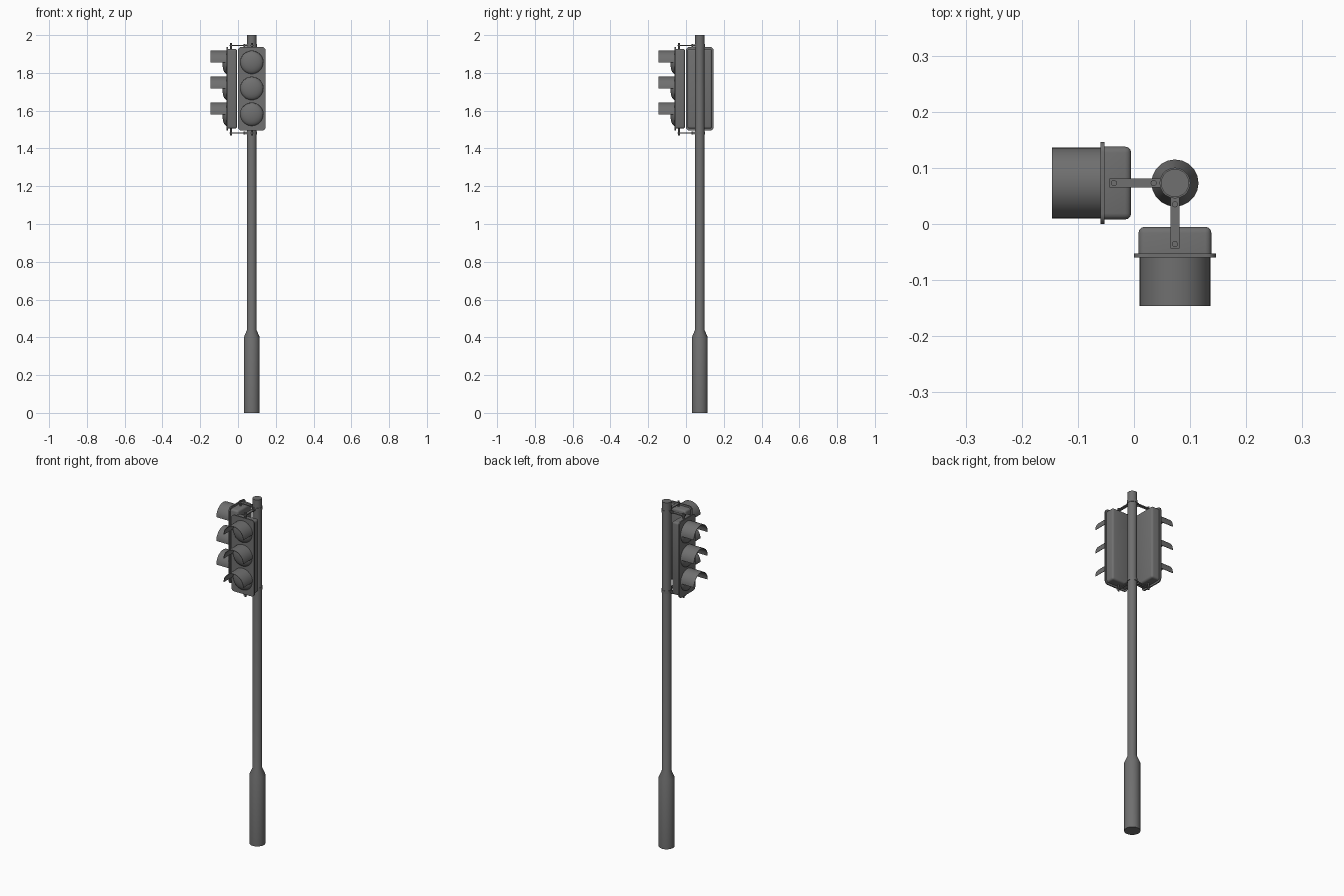
import bpy, bmesh
from math import pi, cos, sin, radians
from mathutils import Matrix, Vector

if "Cube" in bpy.data.objects:
    bpy.data.objects.remove(bpy.data.objects["Cube"])

grey = bpy.data.materials.new("dark_grey")
grey.use_nodes = True
colour = (0.16, 0.16, 0.16, 1)
grey.diffuse_color = colour
grey.node_tree.nodes["Principled BSDF"].inputs["Base Color"].default_value = colour

AXIS = 0.073  # pole position on both x and y
LIGHTS = (1.855, 1.717, 1.58)


def finish(name, bm, turn=0, angle=35):
    """Turn a bmesh into an object, swung about the pole axis."""
    bmesh.ops.recalc_face_normals(bm, faces=bm.faces)
    mesh = bpy.data.meshes.new(name)
    bm.to_mesh(mesh)
    bm.free()
    mesh.materials.append(grey)
    ob = bpy.data.objects.new(name, mesh)
    bpy.context.collection.objects.link(ob)
    ob.location = (AXIS, AXIS, 0)
    ob.rotation_euler.z = turn
    bpy.ops.object.select_all(action="DESELECT")
    ob.select_set(True)
    bpy.context.view_layer.objects.active = ob
    bpy.ops.object.shade_smooth_by_angle(angle=radians(angle))
    return ob


def add_box(bm, lo, hi):
    lo, hi = Vector(lo), Vector(hi)
    m = Matrix.Translation((lo + hi) / 2) @ Matrix.Diagonal((*(hi - lo), 1))
    return bmesh.ops.create_cube(bm, size=1, matrix=m)["verts"]


def add_cylinder(bm, r, y, z0, z1, sides):
    bmesh.ops.create_cone(bm, cap_ends=True, segments=sides, radius1=r, radius2=r,
                          depth=z1 - z0, matrix=Matrix.Translation((0, y, (z0 + z1) / 2)))


def lathe(bm, profile, sides):
    """Revolve (radius, height) points around z, with flat caps."""
    rings = [[bm.verts.new((r * cos(2 * pi * i / sides), r * sin(2 * pi * i / sides), z))
              for i in range(sides)] for r, z in profile]
    for a, b in zip(rings, rings[1:]):
        for i in range(sides):
            j = (i + 1) % sides
            bm.faces.new((a[i], a[j], b[j], b[i]))
    bm.faces.new(rings[0])
    bm.faces.new(rings[-1])


# Pole with thick base
bm = bmesh.new()
lathe(bm, [(0.042, 0), (0.042, 0.4), (0.025, 0.44), (0.025, 2)], 20)
finish("pole", bm)

# Clamp bands around the pole
for name, z in (("upper_clamp", 1.945), ("lower_clamp", 1.482)):
    bm = bmesh.new()
    add_cylinder(bm, 0.0275, 0, z - 0.008, z + 0.008, 20)
    finish(name, bm)


def signal_head(side, turn):
    # Housing with rounded back and sides
    bm = bmesh.new()
    add_box(bm, (-0.065, -0.129, 1.505), (0.065, -0.078, 1.927))
    edges = [e for e in bm.edges if not all(v.co.y < -0.1 for v in e.verts)]
    bmesh.ops.bevel(bm, geom=edges, offset=0.011, segments=3, profile=0.5, affect="EDGES")
    finish(side + "_housing", bm, turn)

    # Front plate with rounded corners
    bm = bmesh.new()
    add_box(bm, (-0.073, -0.133, 1.495), (0.073, -0.126, 1.937))
    edges = [e for e in bm.edges if abs(e.verts[0].co.y - e.verts[1].co.y) > 0.001]
    bmesh.ops.bevel(bm, geom=edges, offset=0.018, segments=4, profile=0.5, affect="EDGES")
    finish(side + "_front_plate", bm, turn)

    for n, z in enumerate(LIGHTS, 1):
        # Domed lens
        bm = bmesh.new()
        m = Matrix.Translation((0, -0.132, z)) @ Matrix.Diagonal((0.061, 0.024, 0.061, 1))
        m = m @ Matrix.Rotation(pi / 2, 4, "X")
        bmesh.ops.create_uvsphere(bm, u_segments=24, v_segments=12, radius=1, matrix=m)
        back = [v for v in bm.verts if v.co.y > -0.131]
        bmesh.ops.delete(bm, geom=back, context="VERTS")
        finish(f"{side}_lens_{n}", bm, turn, 60)

        # Half-round visor
        bm = bmesh.new()
        rows = []
        for r, y in ((0.0635, -0.132), (0.0635, -0.219), (0.061, -0.219), (0.061, -0.132)):
            rows.append([bm.verts.new((r * cos(pi * i / 16), y, z + r * sin(pi * i / 16)))
                         for i in range(17)])
        for k in range(4):
            a, b = rows[k], rows[(k + 1) % 4]
            for i in range(16):
                bm.faces.new((a[i], a[i + 1], b[i + 1], b[i]))
        for i in (0, 16):
            bm.faces.new([row[i] for row in rows])
        finish(f"{side}_visor_{n}", bm, turn)

    # Arms and bolts tying the housing to the pole
    for name, z, sign in (("upper", 1.945, 1), ("lower", 1.482, -1)):
        bm = bmesh.new()
        add_box(bm, (-0.008, -0.117, z - 0.003), (0.008, -0.022, z + 0.003))
        ends = sorted((z - sign * 0.03, z + sign * 0.013))
        add_cylinder(bm, 0.0055, -0.109, *ends, 10)
        add_cylinder(bm, 0.0055, -0.038, z - 0.009, z + 0.009, 10)
        finish(f"{side}_{name}_arm", bm, turn)


signal_head("front", 0)
signal_head("right", -pi / 2)
